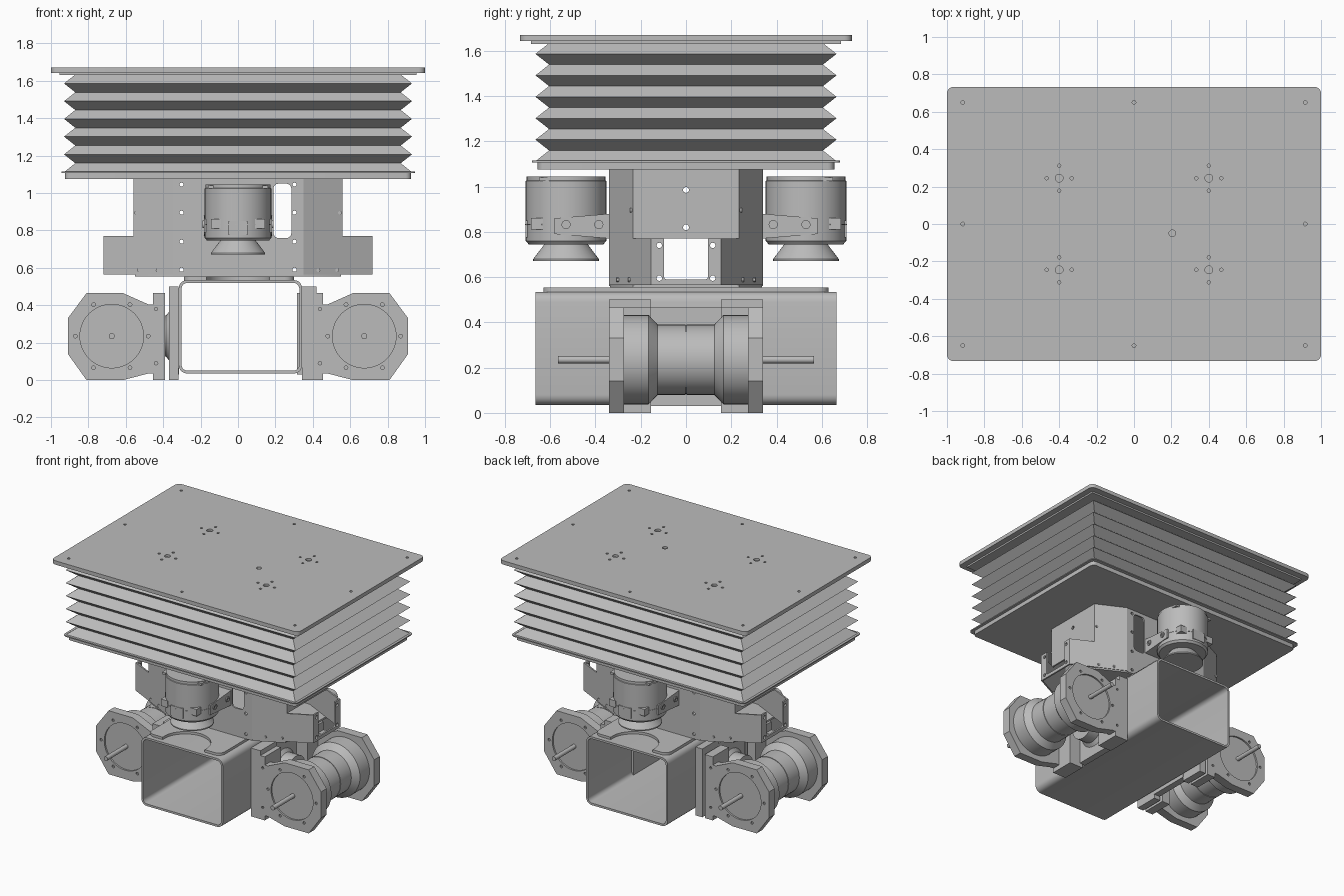
import bpy, bmesh, math
from mathutils import Vector

old = bpy.data.objects.get("Cube")
if old:
    bpy.data.objects.remove(old, do_unlink=True)

grey = bpy.data.materials.new("machine grey")
grey.use_nodes = True
COLOUR = (0.5, 0.5, 0.5, 1)
grey.diffuse_color = COLOUR
grey.node_tree.nodes["Principled BSDF"].inputs["Base Color"].default_value = COLOUR

# Maps a profile point (u, v) and a depth w to space, by extrusion axis
PLACE = {"x": lambda u, v, w: Vector((w, u, v)),
         "y": lambda u, v, w: Vector((u, w, v)),
         "z": lambda u, v, w: Vector((u, v, w))}


def smooth(ob):
    bpy.ops.object.select_all(action="DESELECT")
    ob.select_set(True)
    bpy.context.view_layer.objects.active = ob
    bpy.ops.object.shade_smooth_by_angle(angle=math.radians(30))


def finish(bm, name):
    bmesh.ops.recalc_face_normals(bm, faces=bm.faces)
    mesh = bpy.data.meshes.new(name)
    bm.to_mesh(mesh)
    bm.free()
    mesh.materials.append(grey)
    ob = bpy.data.objects.new(name, mesh)
    bpy.context.collection.objects.link(ob)
    smooth(ob)
    return ob


def add_loft(bm, rings):
    loops = [[bm.verts.new(p) for p in ring] for ring in rings]
    n = len(loops[0])
    for a, b in zip(loops, loops[1:]):
        for i in range(n):
            bm.faces.new((a[i], a[(i + 1) % n], b[(i + 1) % n], b[i]))
    bm.faces.new(loops[0][::-1])
    bm.faces.new(loops[-1])


def loft(name, rings):
    bm = bmesh.new()
    add_loft(bm, rings)
    return finish(bm, name)


def prism(name, pts, axis, a, b):
    return loft(name, [[PLACE[axis](u, v, w) for u, v in pts] for w in (a, b)])


def box(name, x, y, z):
    return prism(name, rect(x, y), "z", *z)


def rect(u, v):
    return [(u[0], v[0]), (u[1], v[0]), (u[1], v[1]), (u[0], v[1])]


def round_rect(u, v, r, steps=5):
    pts = []
    corners = [(u[1] - r, v[1] - r), (u[0] + r, v[1] - r), (u[0] + r, v[0] + r), (u[1] - r, v[0] + r)]
    for k, (cu, cv) in enumerate(corners):
        for i in range(steps + 1):
            t = math.pi / 2 * (k + i / steps)
            pts.append((cu + r * math.cos(t), cv + r * math.sin(t)))
    return pts


def circle(c, r, n=32):
    return [(c[0] + r * math.cos(math.tau * i / n), c[1] + r * math.sin(math.tau * i / n)) for i in range(n)]


def lathe(name, axis, c, profile, n=48):
    return loft(name, [[PLACE[axis](u, v, w) for u, v in circle(c, r, n)] for r, w in profile])


def cut(ob, axis, a, b, shapes):
    # Cuts a set of separate outlines through an object
    bm = bmesh.new()
    for pts in shapes:
        add_loft(bm, [[PLACE[axis](u, v, w) for u, v in pts] for w in (a, b)])
    cutter = finish(bm, "cutter")
    cutter.hide_render = True
    bpy.context.view_layer.objects.active = ob
    mod = ob.modifiers.new("cut", "BOOLEAN")
    mod.operation, mod.solver, mod.object = "DIFFERENCE", "EXACT", cutter
    bpy.ops.object.modifier_apply(modifier=mod.name)
    bpy.data.objects.remove(cutter, do_unlink=True)
    smooth(ob)


SIDES = (-1, 1)

# Table top with its bolt holes
top = prism("table_top", round_rect((-1, 1), (-.733, .733), .035), "z", 1.642, 1.67)
holes = [circle((.205, -.05), .018, 16)]
for x in SIDES:
    holes.append(circle((x * .915, 0), .01, 12))
    holes.append(circle((0, x * .65), .01, 12))
    for y in SIDES:
        holes.append(circle((x * .915, y * .65), .01, 12))
        cx, cy = x * .4, y * .245
        holes.append(circle((cx, cy), .021, 20))
        for dx, dy in ((1, 0), (-1, 0), (0, 1), (0, -1)):
            holes.append(circle((cx + dx * .067, cy + dy * .067), .009, 10))
cut(top, "z", 1.655, 1.7, holes)
box("table_lip", (-.955, .955), (-.685, .685), (1.63, 1.643))

# Folded bellows
rings = []
for i in range(12):
    out = .06 if i % 2 == 0 else 0
    w, d, z = .87 + out, .605 + out, 1.112 + i * .0474
    rings.append([Vector((u, v, z)) for u, v in rect((-w, w), (-d, d))])
loft("bellows", rings)
prism("bellows_sheet", round_rect((-.945, .945), (-.68, .68), .03), "z", 1.106, 1.114)
prism("bellows_base", round_rect((-.925, .925), (-.655, .655), .03), "z", 1.075, 1.108)

# Support bracket: flat centre plates with swept wings
BEND, SLOPE = .35, .5
wing = [(BEND, .565), (.72, .565), (.72, .77), (.56, .77), (.56, 1.076), (BEND, 1.076)]
for s in SIDES:
    end = "front" if s < 0 else "back"
    plate = box(end + "_bracket_plate", (-BEND, BEND), sorted((s * .34, s * .328)), (.56, 1.076))
    shapes = [round_rect((.19, .285), (.76, 1.05), .025)]
    shapes += [circle((x * .302, z), .011, 12) for x in SIDES for z in (.59, .74, .895, 1.045)]
    cut(plate, "y", s * .3, s * .4, shapes)
    for x in SIDES:
        pts = [(x * u, v) for u, v in wing]
        ob = prism(end + "_bracket_wing", pts, "y", s * .34, s * .328)
        for v in ob.data.vertices:
            v.co.y -= s * (abs(v.co.x) - BEND) * SLOPE
        smooth(ob)
        for u, z in ((.43, .588), (.53, .588), (.545, .895)):
            y = s * (.34 - (u - BEND) * SLOPE)
            lathe("bracket_bolt", "y", (x * u, z), [(.01, y - s * .005), (.01, y + s * .006)], 12)
for x in SIDES:
    panel = box("bracket_side_panel", sorted((x * .56, x * .548)), (-.233, .233), (.77, 1.076))
    cut(panel, "x", x * .5, x * .6, [circle((0, z), .013, 16) for z in (.82, .985)])
    tab = box("bracket_end_tab", sorted((x * .72, x * .708)), (-.155, .155), (.565, .77))
    shapes = [round_rect((-.097, .097), (.59, .8), .012)]
    shapes += [circle((y * .118, z), .012, 16) for y in SIDES for z in (.595, .74)]
    cut(tab, "x", x * .6, x * .8, shapes)
floor = [(-.35, -.335), (.35, -.335), (.55, -.235), (.55, .235), (.35, .335), (-.35, .335), (-.55, .235), (-.55, -.235)]
prism("bracket_floor", floor, "z", .553, .567)

# Hollow beam and the scalloped saddle on it
beam = prism("hollow_beam", round_rect((-.317, .343), (.035, .535), .045), "y", -.665, .665)
cut(beam, "y", -.8, .8, [round_rect((-.302, .328), (.05, .52), .032)])
saddle = prism("beam_saddle", round_rect((-.29, .3), (-.63, .63), .05), "z", .533, .553)
cut(saddle, "z", .5, .6, [circle((0, s * .61), .17, 40) for s in SIDES])

# Hanging motors at front and back
body = [(.165, .745), (.178, .76), (.178, 1.025), (.174, 1.027), (.174, 1.045)]
for s in SIDES:
    end = "front" if s < 0 else "back"
    c = (0, s * .53)
    lathe(end + "_motor_body", "z", c, body)
    lathe(end + "_motor_band", "z", c, [(.181, .83), (.181, .835)])
    lathe(end + "_motor_cone", "z", c, [(.145, .672), (.145, .68), (.09, .752)])
    arm = [(s * .58, .79), (s * .335, .77), (s * .335, .88), (s * .58, .86)]
    prism(end + "_motor_arm", arm, "x", -.183, .183)
    for x in SIDES:
        for y in (.53, .385):
            lathe(end + "_arm_bolt", "x", (s * y, .832),
                  [(.02, x * .17), (.02, x * .19), (.01, x * .19), (.01, x * .184)], 16)
        box(end + "_motor_clip", sorted((x * .09, x * .145)), sorted((s * .6, s * .685)), (.81, .86))
        box(end + "_motor_notch", sorted((x * .13, x * .16)), sorted((s * .59, s * .65)), (1.025, 1.04))
    box(end + "_motor_socket", (-.05, .05), sorted((s * .67, s * .71)), (.775, .85))

# Side drive units
outline = [(.91, .33), (.81, .465), (.615, .465), (.48, .405), (.45, .405),
           (.45, .035), (.48, .035), (.615, 0), (.81, 0), (.91, .14)]
drum = [(.197, -.28), (.197, -.165), (.155, -.125), (.155, -.003), (.151, -.003), (.151, .003),
        (.155, .003), (.155, .125), (.197, .165), (.197, .28)]
for x in SIDES:
    side = "left" if x > 0 else "right"
    c = (x * .675, .235)
    lathe(side + "_drive_drum", "y", c, drum)
    lathe(side + "_drive_shaft", "y", c, [(.016, -.565), (.016, .565)], 20)
    for s in SIDES:
        plate = prism(side + "_drive_end", [(x * u, v) for u, v in outline], "y", s * .275, s * .34)
        cover = [circle(c, .17, 48)]
        cover += [circle(p, .01, 10) for p in circle(c, .195, 6)]
        cut(plate, "y", s * .328, s * .4, cover)
        # Clamp blocks and rails between the drive and the beam
        ys = sorted((s * .155, s * .34))
        inner = .42 if x > 0 else .39
        clamp = box(side + "_clamp_block", sorted((x * inner, x * .455)), ys, (0, .465))
        cut(clamp, "y", s * .325, s * .4, [circle((x * .438, z), .009, 10) for z in (.09, .38)])
        rail = (.343, .42) if x > 0 else (-.37, -.317)
        box(side + "_beam_rail", rail, ys, (0, .5))
    box(side + "_rail_web", sorted((x * .315, x * .365)), (-.16, .16), (.03, .465))
    lathe(side + "_load_disc", "x", (0, .235), [(.14, x * .36), (.11, x * .385), (.11, x * .47)], 32)
